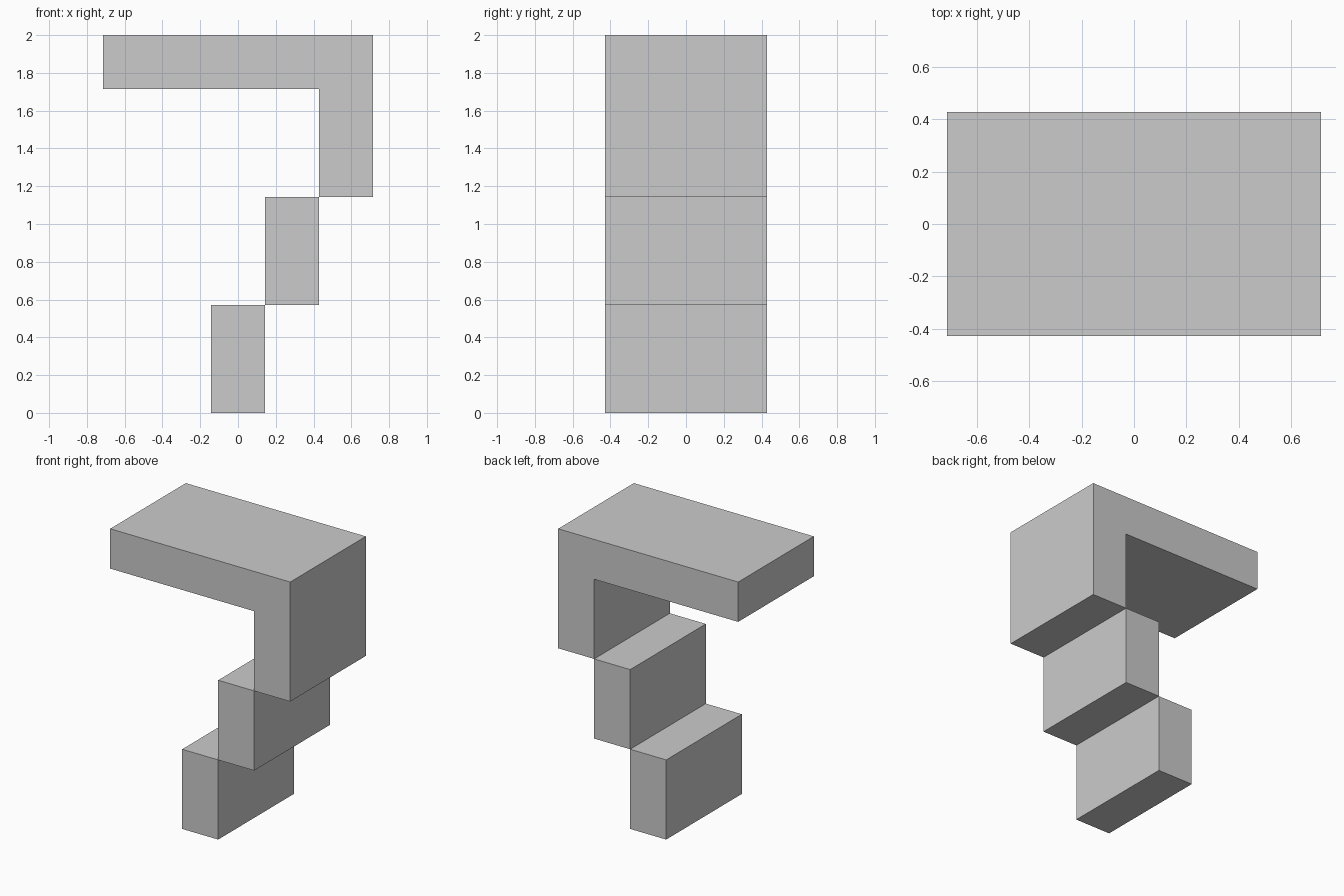
import bpy
import bmesh

cube = bpy.data.objects.get("Cube")
if cube:
    bpy.data.objects.remove(cube, do_unlink=True)

U = 1 / 7          # grid module of the design
HALF_DEPTH = 3 * U

# Single plain grey
grey = bpy.data.materials.new("plain_grey")
colour = (0.6, 0.6, 0.6, 1)
grey.diffuse_color = colour
grey.use_nodes = True
grey.node_tree.nodes["Principled BSDF"].inputs["Base Color"].default_value = colour


def extrude_profile(name, outline):
    """Extrude an x-z outline, in modules, through the depth."""
    bm = bmesh.new()
    face = bm.faces.new([bm.verts.new((x * U, -HALF_DEPTH, z * U)) for x, z in outline])
    extruded = bmesh.ops.extrude_face_region(bm, geom=[face])["geom"]
    verts = [g for g in extruded if isinstance(g, bmesh.types.BMVert)]
    bmesh.ops.translate(bm, verts=verts, vec=(0, 2 * HALF_DEPTH, 0))
    bmesh.ops.recalc_face_normals(bm, faces=bm.faces)
    mesh = bpy.data.meshes.new(name)
    bm.to_mesh(mesh)
    bm.free()
    mesh.materials.append(grey)
    obj = bpy.data.objects.new(name, mesh)
    bpy.context.collection.objects.link(obj)
    return obj


# Two stepped blocks, each meeting the next along an edge
for name, left, bottom in (("lower_block", -1, 0), ("middle_block", 1, 4)):
    extrude_profile(name, [(left, bottom), (left + 2, bottom),
                           (left + 2, bottom + 4), (left, bottom + 4)])

# Top bar with its short downward leg
extrude_profile("top_bar_and_leg", [(3, 8), (5, 8), (5, 14), (-5, 14), (-5, 12), (3, 12)])
